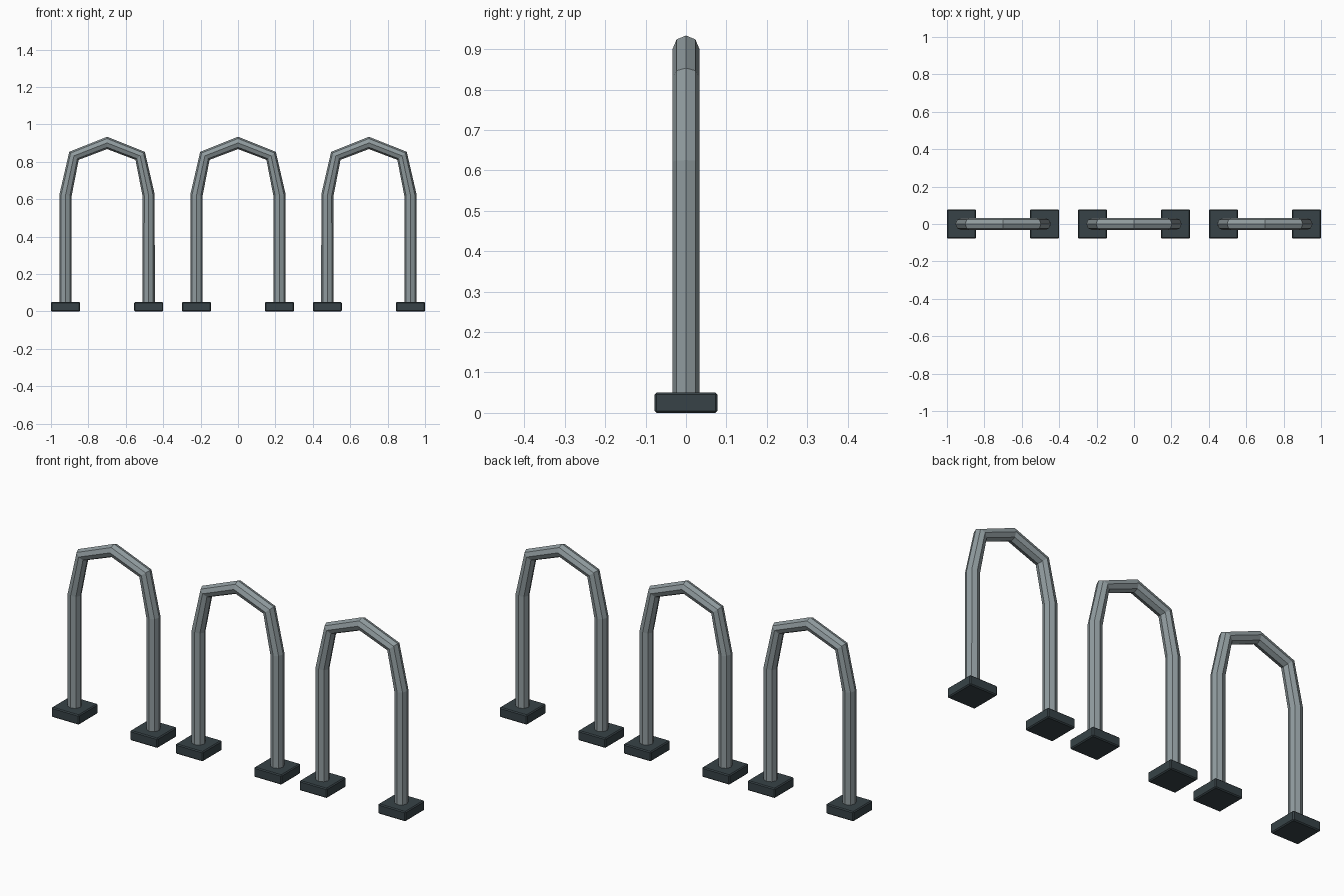
import bpy, bmesh
from math import cos, sin, pi
from mathutils import Vector

cube = bpy.data.objects.get("Cube")
if cube:
    bpy.data.objects.remove(cube, do_unlink=True)


def make_material(name, rgb):
    mat = bpy.data.materials.new(name)
    mat.use_nodes = True
    mat.diffuse_color = (*rgb, 1)
    bsdf = next(n for n in mat.node_tree.nodes if n.type == 'BSDF_PRINCIPLED')
    bsdf.inputs["Base Color"].default_value = (*rgb, 1)
    return mat


steel = make_material("grey steel", (0.28, 0.33, 0.345))
dark = make_material("dark base", (0.038, 0.055, 0.063))

SPACING, LEG_X, RADIUS, SIDES = 0.7, 0.222, 0.033, 8
PLATE, PLATE_H = 0.156, 0.05


def add_object(name, bm, mat, location):
    bmesh.ops.recalc_face_normals(bm, faces=bm.faces)
    mesh = bpy.data.meshes.new(name)
    bm.to_mesh(mesh)
    bm.free()
    mesh.materials.append(mat)
    obj = bpy.data.objects.new(name, mesh)
    obj.location = location
    bpy.context.collection.objects.link(obj)
    return obj


def add_tube(name, path, mat, location):
    """Sweep an octagon along a path in the xz plane."""
    bm = bmesh.new()
    rings = []
    for i, p in enumerate(path):
        before = (p - path[i - 1]).normalized() if i else Vector()
        after = (path[i + 1] - p).normalized() if i < len(path) - 1 else Vector()
        t = (before + after).normalized()
        normal = Vector((-t.z, 0, t.x))
        side = Vector((0, 1, 0))
        angles = [2 * pi * k / SIDES for k in range(SIDES)]
        rings.append([bm.verts.new(p + RADIUS * (cos(a) * normal + sin(a) * side))
                      for a in angles])
    for a, b in zip(rings, rings[1:]):
        for k in range(SIDES):
            n = (k + 1) % SIDES
            bm.faces.new((a[k], a[n], b[n], b[k]))
    bm.faces.new(rings[0])
    bm.faces.new(rings[-1])
    return add_object(name, bm, mat, location)


def add_plate(name, mat, location):
    bm = bmesh.new()
    bmesh.ops.create_cube(bm, size=1)
    bmesh.ops.scale(bm, vec=(PLATE, PLATE, PLATE_H), verts=bm.verts)
    obj = add_object(name, bm, mat, location)
    bevel = obj.modifiers.new("soft edges", 'BEVEL')
    bevel.width = 0.005
    bevel.segments = 1
    return obj


# Half of the hoop, mirrored about its peak
half = [Vector((-LEG_X, 0, 0.04)), Vector((-LEG_X, 0, 0.622)),
        Vector((-0.177, 0, 0.832))]
peak = Vector((0, 0, 0.901))
hoop = half + [peak] + [Vector((-p.x, 0, p.z)) for p in reversed(half)]

# Three hoops in a row, each on two base plates
for label, step in (("right", -1), ("middle", 0), ("left", 1)):
    x = step * SPACING
    add_tube(label + "_hoop", hoop, steel, (x, 0, 0))
    for end, sign in (("right", -1), ("left", 1)):
        add_plate(f"{label}_hoop_{end}_base", dark,
                  (x + sign * LEG_X, 0, PLATE_H / 2))
